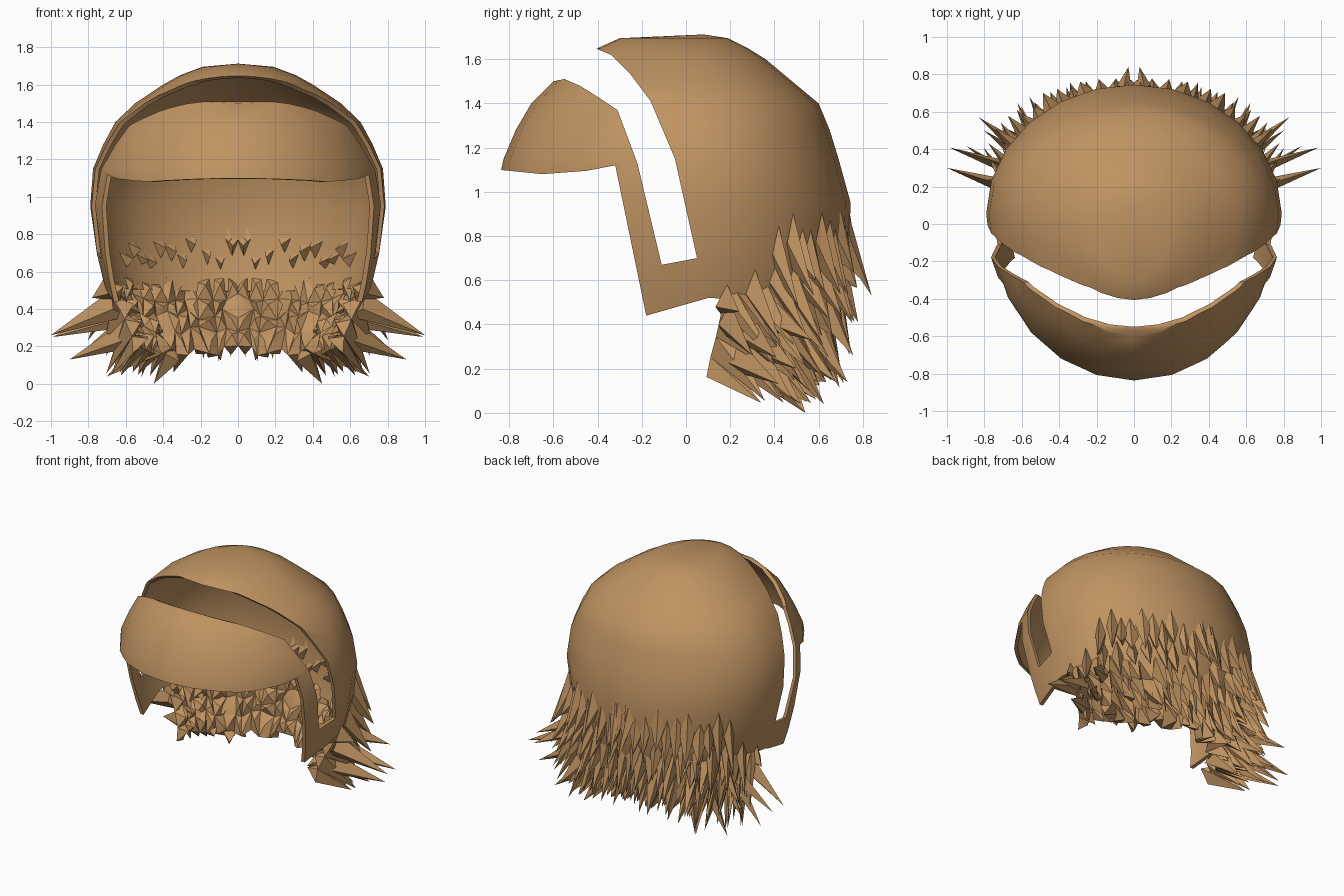
import bpy, bmesh, math, random
from mathutils import Vector

if "Cube" in bpy.data.objects:
    bpy.data.objects.remove(bpy.data.objects["Cube"])

random.seed(4)
mat = bpy.data.materials.new("hair_brown")
mat.diffuse_color = (0.52, 0.29, 0.12, 1)
mat.use_nodes = True
mat.node_tree.nodes["Principled BSDF"].inputs["Base Color"].default_value = mat.diffuse_color

# Head form: height, half width, front y, back y
ROWS = [(0.12, .56, -.70, .50), (0.4, .675, -.80, .67), (0.55, .72, -.83, .71),
        (0.7, .755, -.85, .735), (0.95, .79, -.87, .745), (1.15, .775, -.825, .69),
        (1.28, .72, -.77, .65), (1.4, .655, -.70, .60), (1.5, .55, -.60, .48),
        (1.6, .40, -.475, .36), (1.65, .31, -.40, .28), (1.695, .19, -.30, .19)]


def head(z, a, off=0.0):
    """Point on the head surface at height z and plan angle a (0 = right, 90 deg = back)."""
    z = max(ROWS[0][0], min(ROWS[-1][0], z))
    for r, s in zip(ROWS, ROWS[1:]):
        if z <= s[0]:
            t = (z - r[0]) / (s[0] - r[0])
            w, yf, yb = (r[i] + (s[i] - r[i]) * t for i in (1, 2, 3))
            break
    c = (yf + yb) / 2 + .15 * w
    depth = (yb - c) if math.sin(a) > 0 else (c - yf)
    return Vector(((w + off) * math.cos(a), c + (depth + off) * math.sin(a), z))


def finish(bm, name):
    bmesh.ops.recalc_face_normals(bm, faces=bm.faces)
    me = bpy.data.meshes.new(name)
    bm.to_mesh(me)
    bm.free()
    ob = bpy.data.objects.new(name, me)
    bpy.context.collection.objects.link(ob)
    me.materials.append(mat)
    return ob


def activate(ob):
    bpy.ops.object.select_all(action='DESELECT')
    ob.select_set(True)
    bpy.context.view_layer.objects.active = ob


def add_head(bm, off, inner):
    n, rings = 24, []
    for r in ROWS[1:]:
        ring = []
        for i in range(n):
            p = head(r[0], math.tau * i / n, off)
            if inner:
                p.z = 1 + (p.z - 1) * .975
            ring.append(bm.verts.new(p))
        rings.append(ring)
    top = bm.verts.new((0, .08, 1.69 if inner else 1.712))
    fs = [rings[0][::-1]]
    for a, b in zip(rings, rings[1:]):
        fs += [(a[i], a[(i + 1) % n], b[(i + 1) % n], b[i]) for i in range(n)]
    fs += [(rings[-1][i], rings[-1][(i + 1) % n], top) for i in range(n)]
    for f in fs:
        bm.faces.new(f[::-1] if inner else f)


# Cap, fringe and sideburn straps: hollow head trimmed to the side outline
bm = bmesh.new()
add_head(bm, 0, False)
add_head(bm, -.022, True)
me = bpy.data.meshes.new("cap_and_fringe")
bm.to_mesh(me)
bm.free()
cap = bpy.data.objects.new("cap_and_fringe", me)
bpy.context.collection.objects.link(cap)
me.materials.append(mat)

OUTLINE = [(-1, 1.115), (-1, 1.5), (-.6, 1.5), (-.55, 1.51), (-.48, 1.48), (-.40, 1.43),
           (-.31, 1.37), (-.22, 1.13), (-.11, .67), (.05, .70), (-.05, 1.15), (-.16, 1.41),
           (-.25, 1.53), (-.34, 1.62), (-.40, 1.645), (-.6, 1.66), (-.6, 1.9), (1, 1.9),
           (1, .48), (.10, .52), (-.18, .44), (-.32, 1.12), (-.45, 1.095), (-.65, 1.08),
           (-.75, 1.09)]
bm = bmesh.new()
face = bm.faces.new([bm.verts.new((-1.2, y, z)) for y, z in OUTLINE])
ext = bmesh.ops.extrude_face_region(bm, geom=[face])
bmesh.ops.translate(bm, vec=(2.4, 0, 0),
                    verts=[v for v in ext["geom"] if isinstance(v, bmesh.types.BMVert)])
cutter = finish(bm, "outline_cutter")
cutter.hide_render = True
activate(cap)
mod = cap.modifiers.new("trim", 'BOOLEAN')
mod.operation, mod.solver, mod.object = 'INTERSECT', 'EXACT', cutter
bpy.ops.object.modifier_apply(modifier="trim")
bpy.data.objects.remove(cutter)
activate(cap)
bpy.ops.object.shade_smooth_by_angle(angle=math.radians(35))


def lean(a, out, back, drop):
    """Direction: outward, swept backwards at the sides, and down."""
    out *= 1 - .65 * math.sin(a)
    return Vector((math.cos(a) * out, math.sin(a) * out + math.cos(a) * back, -drop))


def mirrored(bm, name):
    ob = finish(bm, name)
    activate(ob)
    ob.modifiers.new("mirror", 'MIRROR')
    bpy.ops.object.modifier_apply(modifier="mirror")
    bpy.ops.object.shade_smooth_by_angle(angle=math.radians(30))


# Nape: a wall of cells, each pulled out into a spike
A0, A1, COLS = math.radians(11), math.radians(90), 13
LEVELS = [.56, .46, .37, .28, .18]
bm = bmesh.new()
grid = []
for j, z in enumerate(LEVELS):
    row = []
    for i in range(COLS + 1):
        a = A0 + (A1 - A0) * i / COLS
        if 0 < i < COLS:
            a += random.uniform(-.03, .03)
        p = head(z + random.uniform(-.03, .03), a, random.uniform(-.045, .0) if j else -.01)
        if i == COLS:
            p.x = 0
        row.append(bm.verts.new(p))
    grid.append(row)
for j in range(len(LEVELS) - 1):
    for i in range(COLS):
        q = [grid[j][i], grid[j][i + 1], grid[j + 1][i + 1], grid[j + 1][i]]
        mid = sum((v.co for v in q), Vector()) / 4
        a = A0 + (A1 - A0) * (i + .5) / COLS
        tip = mid + lean(a, .15, .17, .25) * random.uniform(.55, 1.15)
        floor = .11 if abs(mid.x) < .3 else .03
        tip.z = max(tip.z, floor + random.uniform(0, .05))
        inner = mid - lean(a, .08, 0, .02) * random.uniform(.3, 1.2)
        t, n = bm.verts.new(tip), bm.verts.new(inner)
        for u, v in zip(q, q[1:] + q[:1]):
            bm.faces.new((u, v, t))
            bm.faces.new((v, u, n))
mirrored(bm, "nape_spikes")


def lock(bm, a, z, da, h, tip, deep=.05):
    """One loose pointed lock rooted in the head surface."""
    r = [bm.verts.new(p) for p in (head(z, a, -.005), head(z - h, a - da, .003),
                                   head(z - h * 1.4, a, -deep), head(z - h, a + da, .003))]
    t = bm.verts.new(tip)
    bm.faces.new(r)
    for u, v in zip(r, r[1:] + r[:1]):
        bm.faces.new((v, u, t))


# Upper locks round the back of the head, uneven in height and length
bm = bmesh.new()
for i in range(11):
    a = math.radians(33 + 5.4 * i + random.uniform(-1, 1))
    z = .92 + random.uniform(-.10, .02)
    tip = head(z, a) + lean(a + random.uniform(-.2, .1), .13, .05, .36) * random.uniform(.65, 1.05)
    lock(bm, a, z, random.uniform(.045, .075), .13, tip, .09)
for i in range(8):
    a = math.radians(22 + 8.5 * i + random.uniform(-2, 2))
    z = .68 + random.uniform(-.05, .05)
    tip = head(z, a) + lean(a, .13, .08, .32) * random.uniform(.8, 1.1)
    lock(bm, a, z, .055, .11, tip, .03)
mirrored(bm, "upper_locks")

# Long flared locks at the sides and lower corners
bm = bmesh.new()
for deg, z, tip in [(14, .50, (1.0, .30, .26)), (24, .45, (.99, .41, .25)),
                    (20, .34, (.90, .42, .13)), (32, .52, (.83, .57, .33)),
                    (40, .30, (.70, .52, .04)), (52, .26, (.45, .54, .0)),
                    (12, .58, (.78, .24, .46)), (30, .40, (.80, .50, .20)),
                    (60, .45, (.36, .73, .14)), (46, .42, (.56, .68, .14))]:
    lock(bm, math.radians(deg), z, .07, .10, Vector(tip))
lock(bm, math.radians(86), .9, .05, .1, Vector((.03, .84, .53)))
mirrored(bm, "flared_locks")
